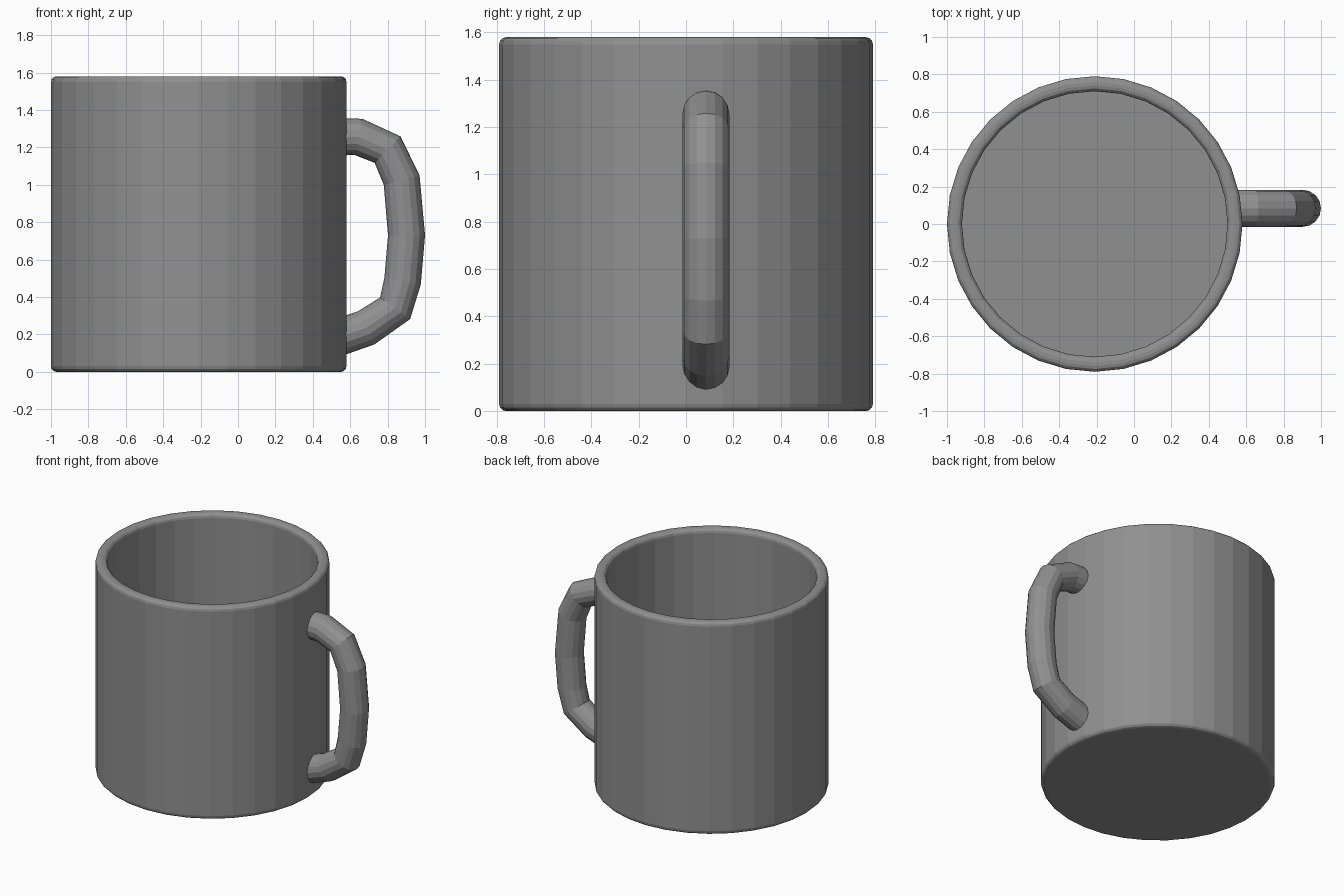
import bpy, bmesh
from math import sin, cos, pi

if "Cube" in bpy.data.objects:
    bpy.data.objects.remove(bpy.data.objects["Cube"])

SIDES = 32
CX, R, H = -0.21, 0.79, 1.58
WALL, FLOOR, B = 0.08, 0.08, 0.03

grey = bpy.data.materials.new("dark_grey")
grey.diffuse_color = (0.28, 0.28, 0.28, 1)
grey.use_nodes = True
grey.node_tree.nodes["Principled BSDF"].inputs["Base Color"].default_value = grey.diffuse_color


def rounded(cx, cz, a0, a1, r=B, steps=3):
    """Arc points (radius, height) for a softened profile corner."""
    pts = []
    for i in range(steps + 1):
        a = (a0 + (a1 - a0) * i / steps) * pi / 180
        pts.append((cx + r * cos(a), cz + r * sin(a)))
    return pts


# Cup body: lathed profile, from the underside over the rim to the inner floor
inner = R - WALL
profile = (rounded(R - B, B, -90, 0)
           + rounded(R - B, H - B, 0, 90)
           + rounded(inner + B, H - B, 90, 180)
           + [(inner, FLOOR)])
bm = bmesh.new()
rings = [[bm.verts.new((CX + r * cos(2 * pi * k / SIDES), r * sin(2 * pi * k / SIDES), z))
          for k in range(SIDES)] for r, z in profile]
for lo, hi in zip(rings, rings[1:]):
    for k in range(SIDES):
        n = (k + 1) % SIDES
        bm.faces.new((lo[k], lo[n], hi[n], hi[k]))
bm.faces.new(rings[0][::-1])
bm.faces.new(rings[-1])
bmesh.ops.recalc_face_normals(bm, faces=bm.faces)
mesh = bpy.data.meshes.new("cup_body")
bm.to_mesh(mesh)
bm.free()
mesh.materials.append(grey)
body = bpy.data.objects.new("cup_body", mesh)
bpy.context.collection.objects.link(body)

# Handle: round tube along an angular path, ends buried in the wall
path = [(0.54, 1.256), (0.645, 1.256), (0.80, 1.188), (0.875, 1.025), (0.901, 0.73),
        (0.88, 0.485), (0.84, 0.34), (0.685, 0.235), (0.54, 0.185)]
curve = bpy.data.curves.new("handle", 'CURVE')
curve.dimensions = '3D'
curve.bevel_depth = 0.099
curve.bevel_resolution = 6
curve.use_fill_caps = True
curve.materials.append(grey)
spline = curve.splines.new('POLY')
spline.points.add(len(path) - 1)
for p, (x, z) in zip(spline.points, path):
    p.co = (x, 0.084, z, 1)
spline.use_smooth = False
handle = bpy.data.objects.new("handle", curve)
bpy.context.collection.objects.link(handle)
bpy.context.view_layer.objects.active = handle
handle.select_set(True)
bpy.ops.object.convert(target='MESH')
